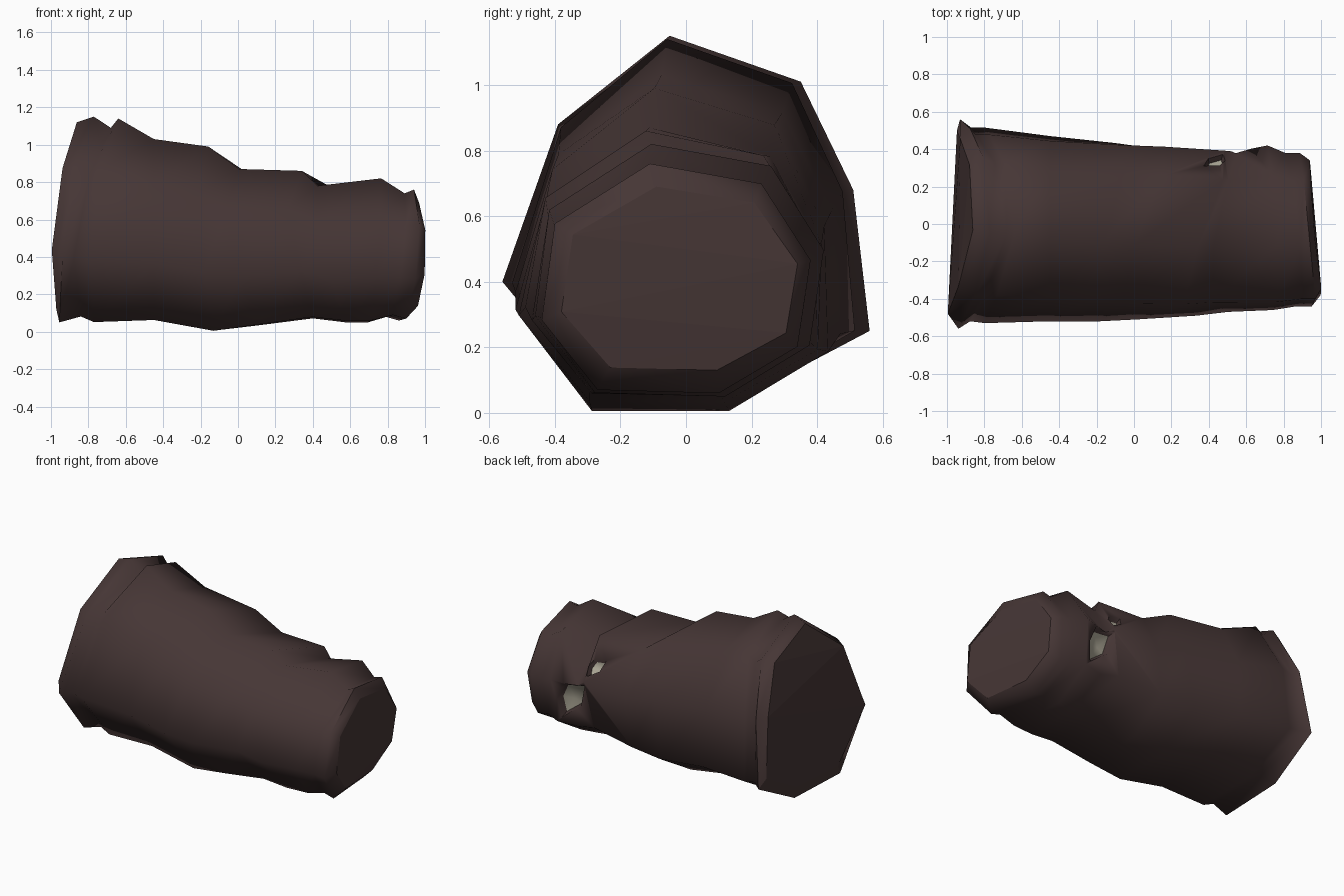
import bpy, bmesh
from mathutils import Vector
from mathutils.bvhtree import BVHTree

default = bpy.data.objects.get("Cube")
if default:
    bpy.data.objects.remove(default, do_unlink=True)


def make_material(name, colour):
    mat = bpy.data.materials.new(name)
    mat.use_nodes = True
    mat.diffuse_color = (*colour, 1)
    shader = next(n for n in mat.node_tree.nodes if n.type == "BSDF_PRINCIPLED")
    shader.inputs["Base Color"].default_value = (*colour, 1)
    return mat


brown = make_material("dark brown cloth", (0.061, 0.037, 0.036))
pale = make_material("pale lining", (0.46, 0.43, 0.34))


def make_object(name, bm):
    bmesh.ops.recalc_face_normals(bm, faces=bm.faces[:])
    mesh = bpy.data.meshes.new(name)
    bm.to_mesh(mesh)
    bm.free()
    for mat in (brown, pale):
        mesh.materials.append(mat)
    obj = bpy.data.objects.new(name, mesh)
    bpy.context.collection.objects.link(obj)
    return obj


def normalised(points):
    """Scale a (y, z) profile into the unit square."""
    ys, zs = zip(*points)
    return [((y - min(ys)) / (max(ys) - min(ys)), (z - min(zs)) / (max(zs) - min(zs)))
            for y, z in points]


def bridge(bm, a, b):
    """Join two vertex loops with quads."""
    return [bm.faces.new((a[i - 1], a[i], b[i], b[i - 1])) for i in range(len(a))]


# Eight-sided cross-sections of the wide and the narrow end
wide = normalised([(-.39, .88), (-.05, 1.15), (.35, 1.01), (.51, .68),
                   (.56, .25), (.2, .06), (-.27, .05), (-.56, .4)])
narrow = normalised([(-.4, .57), (-.11, .75), (.23, .69), (.38, .46),
                     (.34, .2), (.1, .06), (-.27, .07), (-.44, .28)])

# Rings along the sleeve:
# top x, bottom x, bow, sideways lean, blend to narrow, z range, y range
rings = [
    (-.86, -.96, -.05, .05, 0, .12, 1.12, -.48, .5),
    (-.77, -.95, -.04, .02, 0, .05, 1.15, -.56, .56),
    (-.68, -.84, -.1, 0, .1, .08, 1.09, -.52, .52),
    (-.64, -.77, -.08, 0, .1, .05, 1.14, -.53, .52),
    (-.45, -.45, 0, 0, .2, .06, 1.03, -.52, .48),
    (-.13, -.13, 0, .3, .35, 0, .99, -.52, .45),
    (.05, .1, 0, .4, .6, .03, .87, -.51, .43),
    (.39, .4, 0, .4, .8, .07, .86, -.49, .4),
    (.45, .57, 0, .2, .9, .05, .78, -.47, .39),
    (.76, .7, 0, -.05, 1, .05, .82, -.46, .42),
    (.88, .8, 0, -.1, 1, .08, .74, -.44, .38),
    (.93, .87, .02, -.1, 1, .06, .76, -.44, .38),
    (.96, .94, .02, -.09, 1, .13, .69, -.38, .34),
]


def ring_points(top, bottom, bow, lean, blend, z0, z1, y0, y1):
    for (ya, za), (yb, zb) in zip(wide, narrow):
        across = ya + (yb - ya) * blend
        h = za + (zb - za) * blend
        y = y0 + (y1 - y0) * across
        # folds in the middle only slant over the top
        slant = lean * y * (h if abs(top) < .6 else 1)
        x = bottom + (top - bottom) * h + bow * 4 * h * (1 - h) + slant
        yield (x, y, z0 + (z1 - z0) * h)


# Sleeve body: loft the rings and close both ends
bm = bmesh.new()
loops = [[bm.verts.new(p) for p in ring_points(*ring)] for ring in rings]
for a, b in zip(loops, loops[1:]):
    bridge(bm, a, b)
for end in (loops[0], loops[-1]):
    bmesh.ops.triangle_fill(bm, edges=[bm.edges.get((end[i - 1], end[i]))
                                       for i in range(len(end))])
bmesh.ops.recalc_face_normals(bm, faces=bm.faces[:])
surface = BVHTree.FromBMesh(bm)
sleeve = make_object("sleeve", bm)
bpy.ops.object.select_all(action="DESELECT")
sleeve.select_set(True)
bpy.context.view_layer.objects.active = sleeve


# Torn openings on the back: shallow tapered holes with a pale floor
def cut_tear(centre, outward, width, height, depth):
    outward = Vector(outward).normalized()
    side = Vector((1, 0, 0))
    up = side.cross(outward)
    shape = [(-.5, .5), (-.3, -.1), (.4, -.5), (.5, 0), (.25, .42)]
    bm = bmesh.new()

    def layer(scale, lift):
        verts = []
        for u, v in [(0, 0)] + shape:
            start = Vector(centre) + (side * u * width + up * v * height) * scale
            hit = surface.ray_cast(start + outward, -outward)[0]
            verts.append(bm.verts.new(hit + outward * lift))
        return verts

    floor, opening = layer(1, -depth), layer(1.5, depth)
    bridge(bm, floor[1:], opening[1:])
    for (hub, *rim), index in ((floor, 1), (opening, 0)):
        for i in range(len(rim)):
            bm.faces.new((hub, rim[i - 1], rim[i])).material_index = index
    cutter = make_object("tear_cutter", bm)
    cutter.hide_render = True
    cut = sleeve.modifiers.new("tear", "BOOLEAN")
    cut.operation = "DIFFERENCE"
    cut.solver = "EXACT"
    cut.object = cutter
    bpy.ops.object.modifier_apply(modifier=cut.name)
    bpy.data.objects.remove(cutter, do_unlink=True)


cut_tear((.43, .32, .6), (0, .8, .6), .09, .1, .03)
cut_tear((.58, .39, .37), (0, 1, -.15), .16, .21, .035)

# Smooth cloth, flat ends
bpy.ops.object.shade_smooth_by_angle(angle=1.2)
for face in sleeve.data.polygons:
    if abs(face.normal.x) > .93:
        face.use_smooth = False
